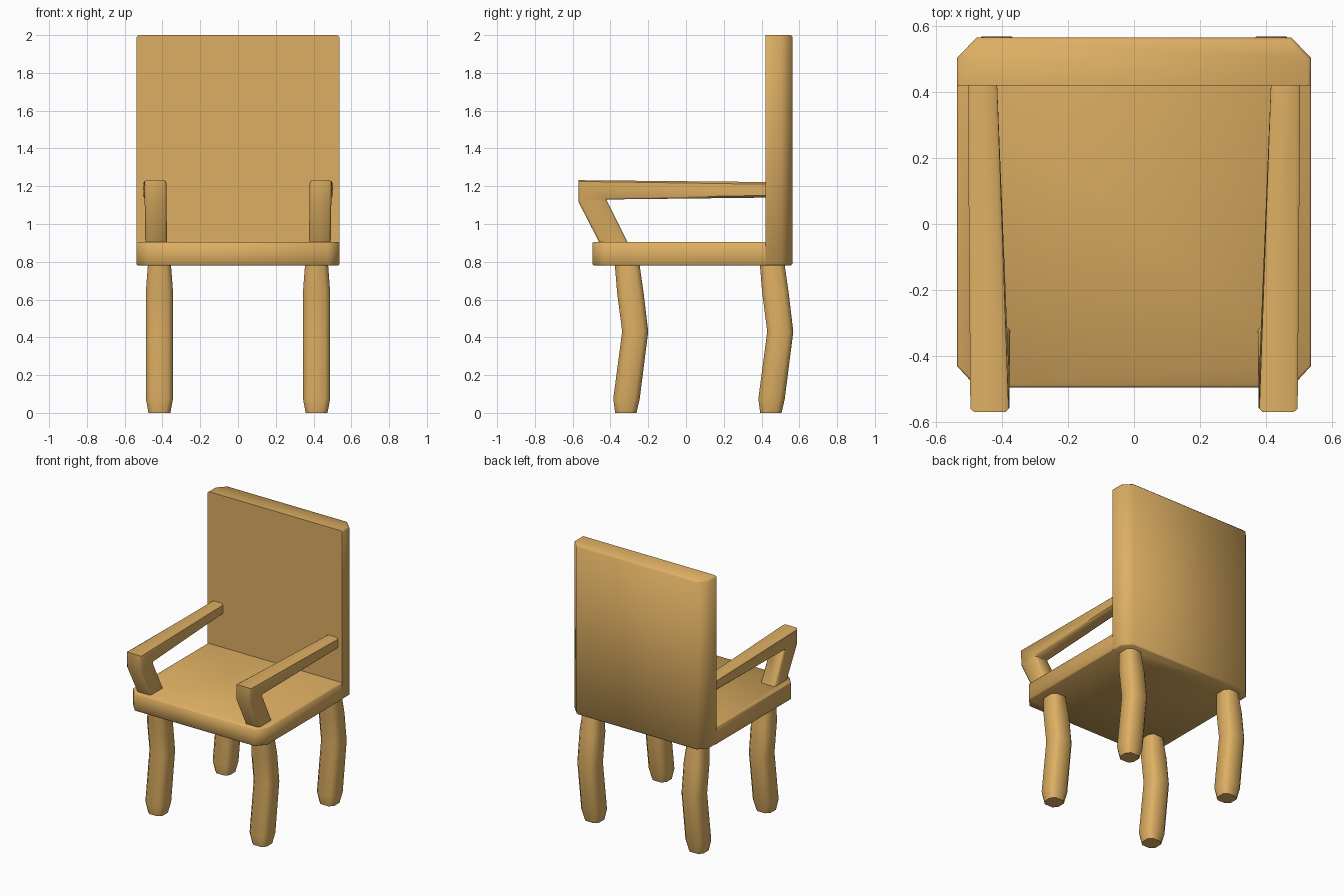
import bpy, bmesh, math

cube = bpy.data.objects.get("Cube")
if cube:
    bpy.data.objects.remove(cube, do_unlink=True)

wood = bpy.data.materials.new("honey_wood")
wood.use_nodes = True
colour = (0.73, 0.43, 0.125, 1)
wood.diffuse_color = colour
wood.node_tree.nodes["Principled BSDF"].inputs["Base Color"].default_value = colour


def finish(name, bm, angle, mirror=False):
    bmesh.ops.recalc_face_normals(bm, faces=bm.faces)
    mesh = bpy.data.meshes.new(name)
    bm.to_mesh(mesh)
    bm.free()
    mesh.materials.append(wood)
    obj = bpy.data.objects.new(name, mesh)
    bpy.context.collection.objects.link(obj)
    bpy.ops.object.select_all(action='DESELECT')
    obj.select_set(True)
    bpy.context.view_layer.objects.active = obj
    bpy.ops.object.shade_smooth_by_angle(angle=math.radians(angle))
    if mirror:
        obj.modifiers.new("Mirror", 'MIRROR')
    return obj


def slab(name, joint, shoulder, end, z0, z1, soften):
    """Upright slab whose two far corners are cut off in plan."""
    bm = bmesh.new()
    half = [(0.537, joint), (0.537, shoulder), (0.477, end)]
    outline = half + [(-x, y) for x, y in reversed(half)]
    face = bm.faces.new([bm.verts.new((x, y, z0)) for x, y in outline])
    ext = bmesh.ops.extrude_face_region(bm, geom=[face])
    for v in ext["geom"]:
        if isinstance(v, bmesh.types.BMVert):
            v.co.z = z1
    # Soften the rims, leaving the joint edge crisp
    rims = [e for e in bm.edges
            if abs(e.verts[0].co.z - e.verts[1].co.z) < 1e-4
            and not all(abs(v.co.y - joint) < 1e-4 for v in e.verts)]
    bmesh.ops.bevel(bm, geom=rims, offset=soften, segments=1, affect='EDGES')
    return finish(name, bm, 50)


def loft(name, sections, cut):
    """Skin cut-corner rectangles: (x centre, half width, front (y, z), back (y, z))."""
    bm = bmesh.new()
    rings = []
    for xc, hw, front, back in sections:
        length = math.dist(front, back)
        k = cut / length
        pts = [(-hw, k), (-hw + cut, 0), (hw - cut, 0), (hw, k),
               (hw, 1 - k), (hw - cut, 1), (-hw + cut, 1), (-hw, 1 - k)]
        rings.append([bm.verts.new((xc + dx,
                                    front[0] + t * (back[0] - front[0]),
                                    front[1] + t * (back[1] - front[1])))
                      for dx, t in pts])
    for a, b in zip(rings, rings[1:]):
        for i in range(8):
            j = (i + 1) % 8
            bm.faces.new((a[i], a[j], b[j], b[i]))
    bm.faces.new(rings[0])
    bm.faces.new(rings[-1])
    return finish(name, bm, 50, mirror=True)


# Seat and back board
slab("seat", 0.42, -0.43, -0.495, 0.78, 0.906, 0.006)
slab("back_board", 0.42, 0.503, 0.565, 0.78, 2.0, 0.01)

# Bent legs: height, front y, back y, half width
leg = [(0.0, -0.375, -0.262, 0.058), (0.075, -0.385, -0.245, 0.072),
       (0.43, -0.338, -0.2, 0.072), (0.64, -0.365, -0.225, 0.072),
       (0.80, -0.378, -0.248, 0.06)]
for name, shift in (("front_legs", 0.0), ("back_legs", 0.768)):
    loft(name, [(0.416, hw, (y0 + shift, z), (y1 + shift, z))
                for z, y0, y1, hw in leg], 0.026)

# Armrests, each one beam folding down into a slanted post
loft("armrests", [
    (0.433, 0.057, (-0.432, 0.85), (-0.282, 0.85)),
    (0.436, 0.058, (-0.57, 1.118), (-0.42, 1.126)),
    (0.438, 0.058, (-0.57, 1.232), (-0.416, 1.13)),
    (0.46, 0.044, (0.45, 1.222), (0.45, 1.14)),
], 0.012)
